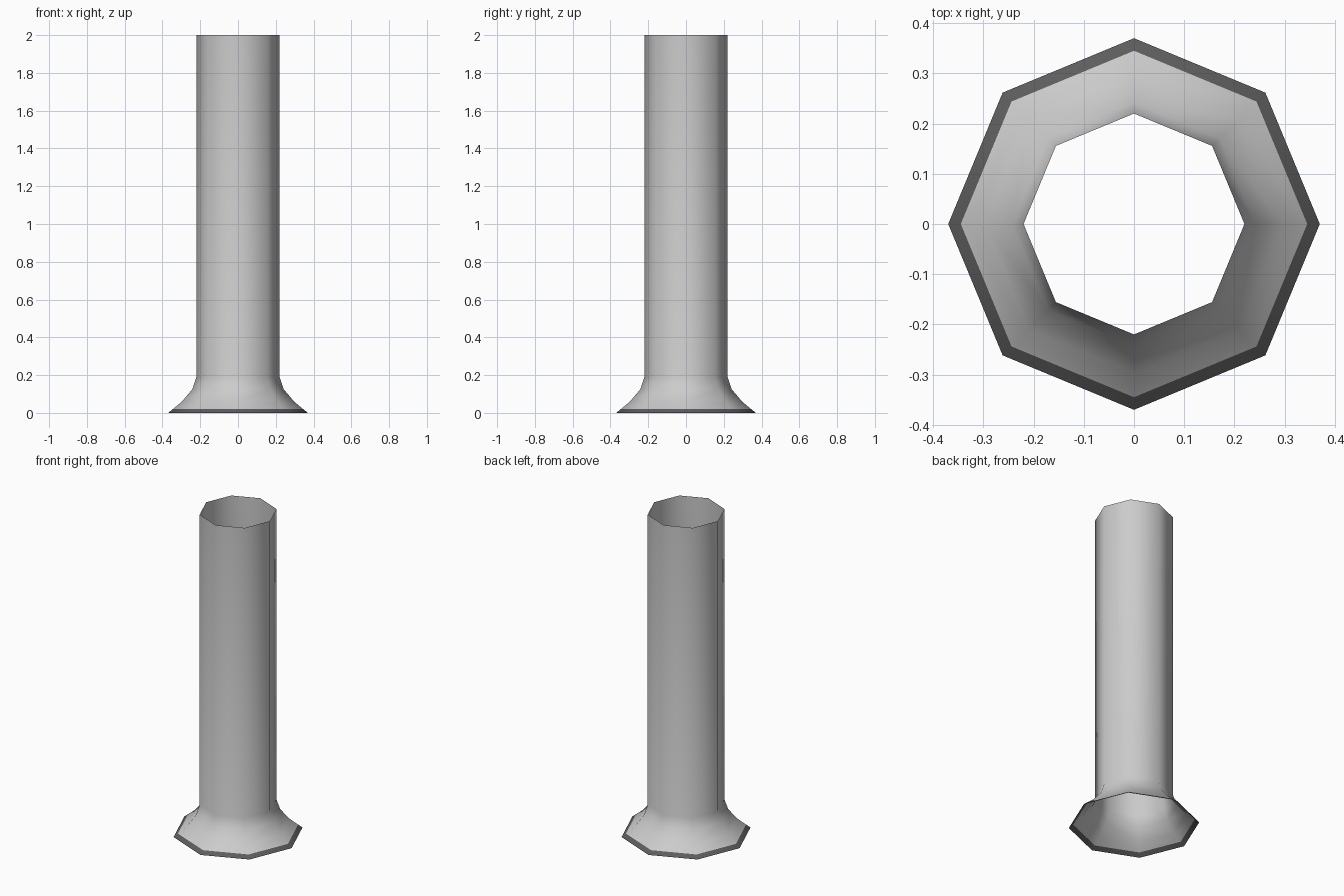
import bpy, bmesh, math

cube = bpy.data.objects.get("Cube")
if cube:
    bpy.data.objects.remove(cube, do_unlink=True)


def make_material(name, value):
    mat = bpy.data.materials.new(name)
    mat.use_nodes = True
    colour = (value, value, value, 1)
    mat.diffuse_color = colour
    mat.node_tree.nodes["Principled BSDF"].inputs["Base Color"].default_value = colour
    return mat


# Profile as (radius, height), from the flared foot up to the open top
SIDES = 8
profile = [(0.37, 0), (0.345, 0.02), (0.297, 0.06), (0.242, 0.125), (0.22, 0.19), (0.22, 2)]

bm = bmesh.new()
rings = []
for radius, z in profile:
    angles = [2 * math.pi * i / SIDES for i in range(SIDES)]
    rings.append([bm.verts.new((radius * math.cos(a), radius * math.sin(a), z)) for a in angles])

# Open single-walled tube; the lowest band is the dark rim
for level, (low, high) in enumerate(zip(rings, rings[1:])):
    for i in range(SIDES):
        j = (i + 1) % SIDES
        face = bm.faces.new((low[i], low[j], high[j], high[i]))
        face.smooth = True
        face.material_index = 1 if level == 0 else 0

mesh = bpy.data.meshes.new("flared_pipe")
bm.to_mesh(mesh)
bm.free()
mesh.materials.append(make_material("light grey", 0.6))
mesh.materials.append(make_material("dark grey rim", 0.11))
pipe = bpy.data.objects.new("flared_pipe", mesh)
bpy.context.collection.objects.link(pipe)
